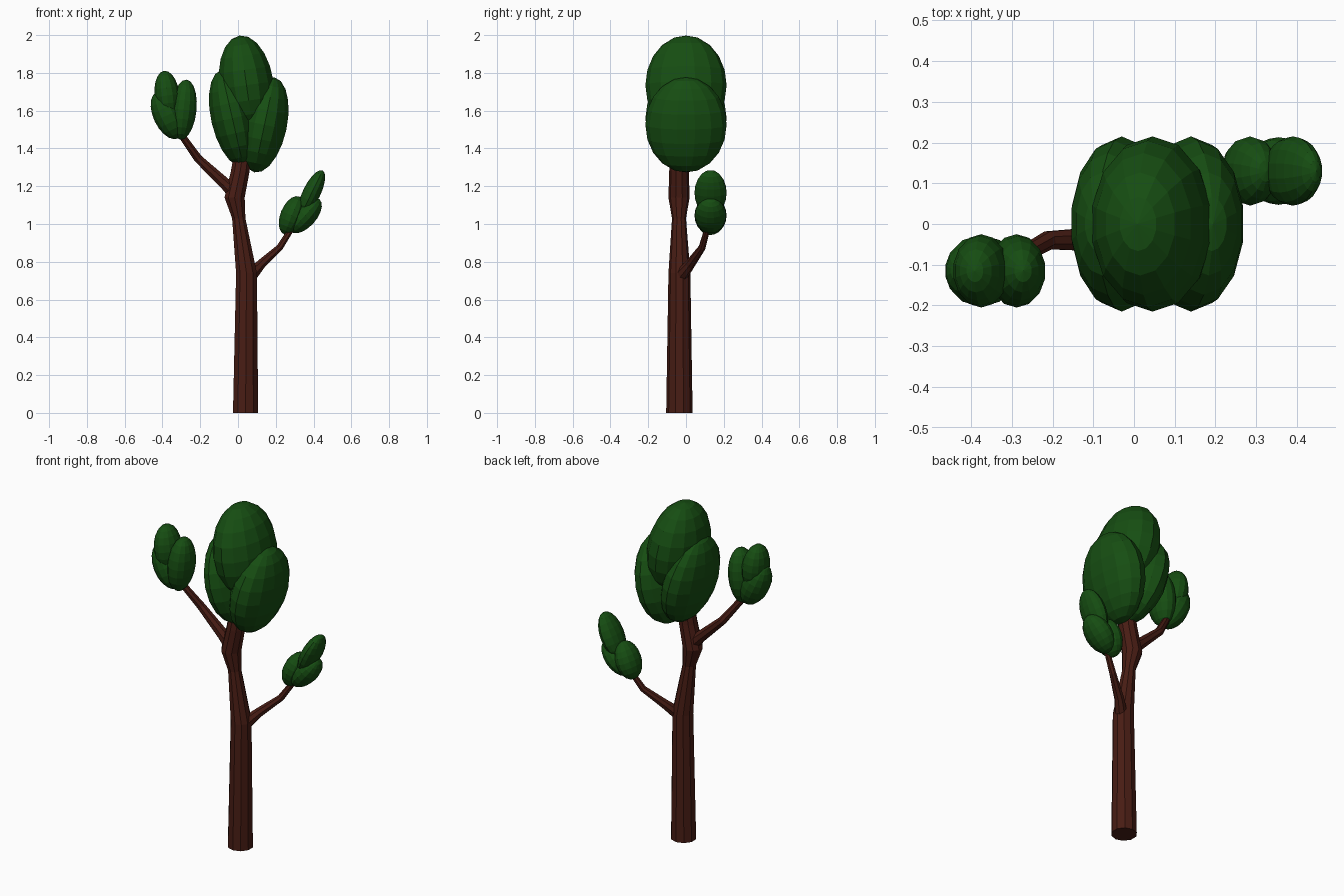
import bpy, bmesh, math
from mathutils import Vector, Matrix

if "Cube" in bpy.data.objects:
    bpy.data.objects.remove(bpy.data.objects["Cube"])


def material(name, color):
    m = bpy.data.materials.new(name)
    m.diffuse_color = color
    m.use_nodes = True
    m.node_tree.nodes["Principled BSDF"].inputs["Base Color"].default_value = m.diffuse_color
    return m


BARK = material("bark", (0.065, 0.012, 0.007, 1))
LEAF = material("leaf", (0.008, 0.075, 0.006, 1))


def finish(name, bm, mat):
    bmesh.ops.recalc_face_normals(bm, faces=bm.faces[:])
    me = bpy.data.meshes.new(name)
    bm.to_mesh(me)
    bm.free()
    me.materials.append(mat)
    ob = bpy.data.objects.new(name, me)
    bpy.context.collection.objects.link(ob)
    return ob


def limb(name, path, sides, level=False):
    """Tapered tube through (x, y, z, radius) points."""
    bm = bmesh.new()
    pts = [Vector(p[:3]) for p in path]
    rings = []
    for i, p in enumerate(pts):
        d = pts[min(i + 1, len(pts) - 1)] - pts[max(i - 1, 0)]
        side = Vector((0, 1, 0)).cross(d).normalized()
        up = d.cross(side).normalized()
        if level:
            side, up = Vector((1, 0, 0)), Vector((0, 1, 0))
        r = path[i][3]
        ring = []
        for k in range(sides):
            a = math.tau * (k + 0.5) / sides
            ring.append(bm.verts.new(p + r * (math.cos(a) * side + math.sin(a) * up)))
        rings.append(ring)
    for a, b in zip(rings, rings[1:]):
        for k in range(sides):
            n = (k + 1) % sides
            bm.faces.new((a[k], a[n], b[n], b[k]))
    bm.faces.new(rings[0])
    bm.faces.new(rings[-1])
    return finish(name, bm, BARK)


def leaf_clump(name, center, radii, lean):
    """Faceted ellipsoid, leaning in x by the given degrees."""
    bm = bmesh.new()
    mat = (Matrix.Translation(center) @ Matrix.Rotation(math.radians(lean), 4, 'Y')
           @ Matrix.Diagonal((*radii, 1)))
    bmesh.ops.create_uvsphere(bm, u_segments=14, v_segments=10, radius=1, matrix=mat)
    return finish(name, bm, LEAF)


# Trunk with the swelling where the upper branch leaves
limb("trunk", [(0.04, -0.035, 0, 0.07), (0.045, -0.035, 0.74, 0.058),
               (0.004, -0.037, 1.03, 0.037), (-0.018, -0.037, 1.14, 0.056),
               (0.012, -0.037, 1.28, 0.052), (0.035, -0.03, 1.45, 0.045)], 10, True)

# Side branches
limb("right_branch", [(0.075, -0.02, 0.735, 0.035), (0.12, 0.02, 0.785, 0.027),
                      (0.22, 0.085, 0.875, 0.019), (0.30, 0.12, 1.0, 0.015)], 8)
limb("left_branch", [(0.0, -0.037, 1.15, 0.045), (-0.07, -0.037, 1.215, 0.033),
                     (-0.21, -0.04, 1.345, 0.024), (-0.32, -0.10, 1.50, 0.018)], 8)

# Foliage: three clumps per crown (centre, radii, lean)
crowns = {
    "main_crown": [((0.045, 0.0, 1.735), (0.148, 0.215, 0.265), -8),
                   ((0.14, 0.0, 1.525), (0.122, 0.215, 0.257), 12),
                   ((-0.03, 0.0, 1.56), (0.115, 0.215, 0.262), -13)],
    "left_crown": [((-0.375, -0.115, 1.68), (0.068, 0.09, 0.132), -7),
                   ((-0.288, -0.115, 1.605), (0.07, 0.09, 0.16), 6),
                   ((-0.375, -0.115, 1.575), (0.075, 0.088, 0.135), -25)],
    "right_crown": [((0.39, 0.13, 1.165), (0.048, 0.085, 0.132), 26),
                    ((0.285, 0.13, 1.045), (0.062, 0.085, 0.108), 22),
                    ((0.355, 0.13, 1.045), (0.062, 0.083, 0.115), 42)],
}
for crown, clumps in crowns.items():
    for i, (c, r, lean) in enumerate(clumps):
        leaf_clump(f"{crown}_{i + 1}", c, r, lean)
